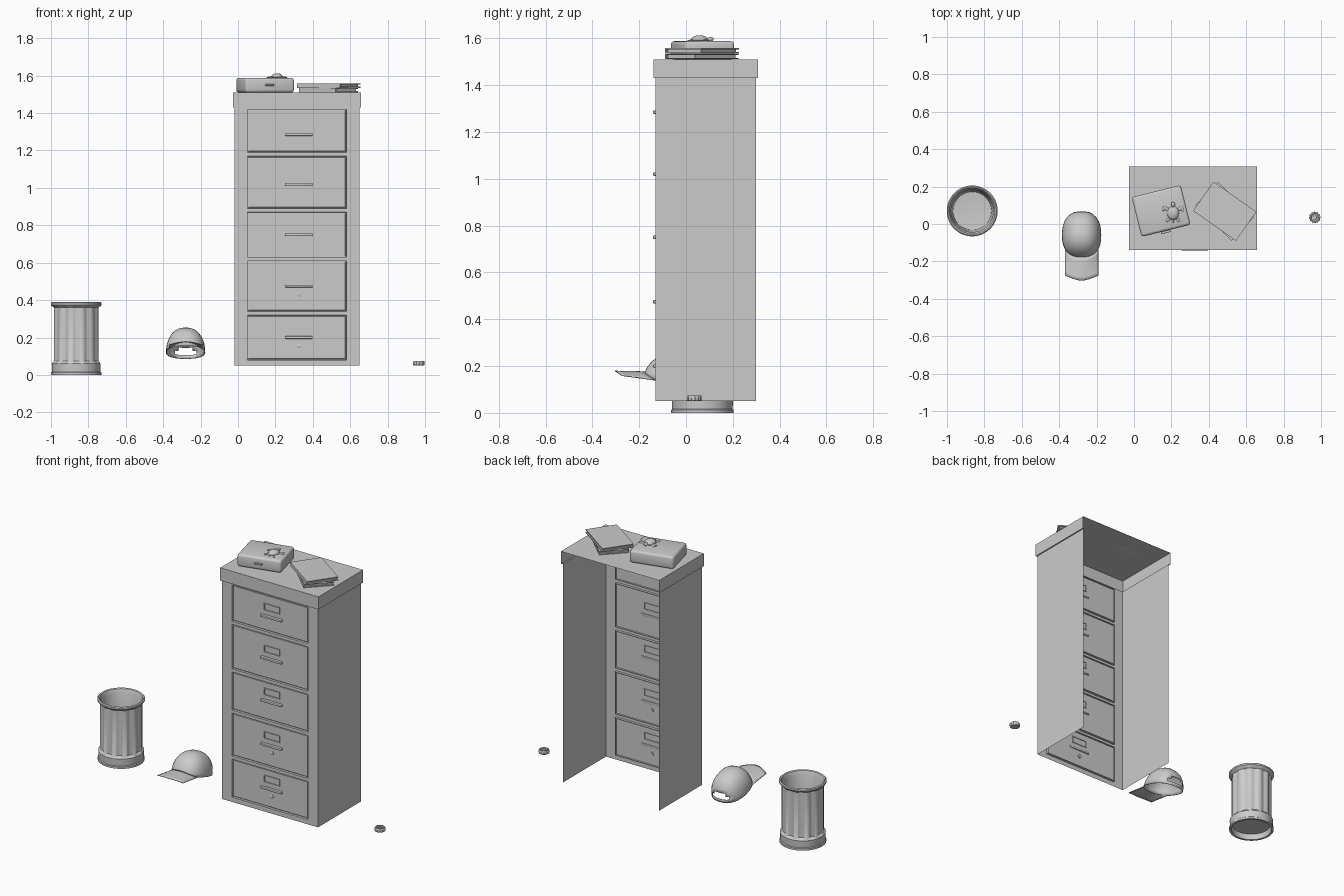
import bpy, bmesh
from math import sin, cos, pi, radians, sqrt
from mathutils import Matrix, Vector

if "Cube" in bpy.data.objects:
    bpy.data.objects.remove(bpy.data.objects["Cube"])


def finish(name, bm, loc=(0, 0, 0), rot=(0, 0, 0), smooth=True, recalc=True):
    bmesh.ops.remove_doubles(bm, verts=bm.verts, dist=1e-5)
    if recalc:
        bmesh.ops.recalc_face_normals(bm, faces=bm.faces)
    me = bpy.data.meshes.new(name)
    bm.to_mesh(me)
    bm.free()
    ob = bpy.data.objects.new(name, me)
    bpy.context.collection.objects.link(ob)
    ob.location, ob.rotation_euler = loc, rot
    if smooth:
        bpy.ops.object.select_all(action='DESELECT')
        ob.select_set(True)
        bpy.context.view_layer.objects.active = ob
        bpy.ops.object.shade_smooth_by_angle(angle=radians(35))
    return ob


def box(name, loc, size, rz=0, bevel=0, seg=2):
    bm = bmesh.new()
    bmesh.ops.create_cube(bm, size=1, matrix=Matrix.Diagonal((*size, 1)))
    if bevel:
        bmesh.ops.bevel(bm, geom=bm.edges[:], offset=bevel, segments=seg,
                        profile=0.5, affect='EDGES')
    return finish(name, bm, loc, (0, 0, radians(rz)), smooth=bool(bevel))


def grid(bm, rows, closed=False):
    """Skin rows of points with quads; returns faces by (row, column)."""
    vs = [[bm.verts.new(p) for p in r] for r in rows]
    n = len(rows[0])
    faces = {}
    for i in range(len(rows) - 1):
        for j in range(n if closed else n - 1):
            k = (j + 1) % n
            faces[i, j] = bm.faces.new((vs[i][j], vs[i][k], vs[i + 1][k], vs[i + 1][j]))
    return faces


def lathe(name, profile, n, loc, wave=None):
    """Profile of (radius, z, waviness)."""
    bm = bmesh.new()
    rows = []
    for r, z, w in profile:
        row = []
        for j in range(n):
            a = 2 * pi * j / n
            q = r - w * (wave(j) if wave else 0)
            row.append((q * cos(a), q * sin(a), z))
        rows.append(row)
    grid(bm, rows, True)
    bmesh.ops.remove_doubles(bm, verts=bm.verts, dist=1e-5)
    bmesh.ops.dissolve_degenerate(bm, edges=bm.edges, dist=1e-6)
    return finish(name, bm, loc)


# waste bin: fluted wall, rolled rim, hollow foot
f = 0.008
lathe("waste_bin", [(0, .035, 0), (.115, .035, 0), (.12, 0, 0), (.134, 0, 0), (.134, .012, 0),
                    (.129, .016, 0), (.131, .06, 0), (.122, .074, f), (.122, .36, f),
                    (.130, .368, 0), (.136, .375, 0), (.136, .385, 0), (.130, .39, 0),
                    (.123, .386, 0), (.113, .36, 0), (.102, .07, 0), (0, .06, 0)],
      96, (-.865, .07, 0), lambda j: abs(cos(pi * j / 8)) ** 3)

# cap crown, opened at the back above a strap
A, B, H = .105, .128, .13
bm = bmesh.new()
N, rows = 32, []
for i in range(11):
    p = radians(9 * i)
    q = max(cos(p), 0) ** .85 if i < 10 else 0
    row = []
    for j in range(N):
        a = 2 * pi * j / N
        c, s = cos(a), sin(a)
        k = (abs(c) ** 2.4 + abs(s) ** 2.4) ** (-1 / 2.4)
        row.append((A * q * k * c, B * q * k * s, H * sin(p)))
    rows.append(row)
fs = grid(bm, rows, True)
back = N // 4
cut = [fs[1, j] for j in range(back - 3, back + 3)] + [fs[2, j] for j in range(back - 2, back + 2)]
bmesh.ops.delete(bm, geom=cut, context='FACES')
bmesh.ops.remove_doubles(bm, verts=bm.verts, dist=1e-5)
cap_loc, cap_rot = (-.28, -.06, .121), (radians(-16), 0, 0)
crown = finish("cap_crown", bm, cap_loc, cap_rot)

# cap brim
bm = bmesh.new()
rows = []
for i in range(7):
    v = i / 6
    row = []
    for j in range(17):
        s = j / 8 - 1
        y0 = -B * (1 - abs(s * .88) ** 2.4) ** (1 / 2.4)
        y1 = -.25 + .032 * abs(s) ** 1.6
        z = .022 * (1 - s * s) * (1 - v) + (-.01 - .01 * s * s) * v
        row.append((.09 * s, y0 * (1 - v) + y1 * v, z))
    rows.append(row)
grid(bm, rows)
brim = finish("cap_brim", bm, cap_loc, cap_rot)
for o in (crown, brim):
    m = o.modifiers.new("thickness", 'SOLIDIFY')
    m.thickness, m.offset = .004, -1

# cabinet front with recessed drawer panels
bm = bmesh.new()
xs = [-.02, .05, .58, .65]
zs = [.05, .08, .32, .34, .61, .63, .87, .89, 1.17, 1.19, 1.42, 1.43]
fs = grid(bm, [[(x, -.13, z) for x in xs] for z in zs])
drawers = [fs[i, 1] for i in range(1, 11, 2)]
bm.normal_update()
for t, d in ((.002, -.012), (.006, 0), (.002, .007)):
    bmesh.ops.inset_individual(bm, faces=drawers, thickness=t, depth=d)
finish("cabinet_front", bm, smooth=False, recalc=False)

# cabinet sides and overhanging top, open at back and bottom
bm = bmesh.new()
o = .008
rows = [[(-.02 - d, .30 + d, z), (-.02 - d, -.13 - d, z), (.65 + d, -.13 - d, z), (.65 + d, .30 + d, z)]
        for d, z in ((0, .05), (0, 1.43), (o, 1.43), (o, 1.51))]
fs = grid(bm, rows)
bm.faces.new([e for e in bm.verts if e.co.z > 1.5])
bmesh.ops.delete(bm, geom=[fs[0, 1]], context='FACES_ONLY')
finish("cabinet_body", bm, smooth=False)

# drawer handles, label holders, locks
for n, z in enumerate((.20, .475, .75, 1.02, 1.285)):
    box(f"handle_{n}", (.325, -.13, z), (.148, .022, .014), bevel=.004)
    for k, (dx, dz, w, h) in enumerate(((0, .076, .11, .005), (0, .036, .11, .005),
                                        (-.0525, .056, .005, .04), (.0525, .056, .005, .04))):
        box(f"label_holder_{n}_{k}", (.325 + dx, -.126, z + dz), (w, .01, h))
    if n < 2:
        lock = lathe(f"lock_{n}", [(0, -.006, 0), (.011, -.006, 0), (.011, .004, 0),
                                   (.008, .006, 0), (0, .006, 0)], 16, (.325, -.125, z - .045))
        lock.rotation_euler = (pi / 2, 0, 0)

# small case with front catch
box("case", (.145, .07, 1.549), (.27, .218, .078), 14, .014, 3)
R = Matrix.Rotation(radians(14), 3, 'Z')
box("case_catch", R @ Vector((-.003, -.114, 0)) + Vector((.145, .07, 1.55)), (.05, .014, .009), 14, .003)

# books: two covers, page block and spine each
for n, (w, d, ang, z, h) in enumerate(((.27, .175, -44, 1.511, .023), (.28, .19, -35, 1.535, .023))):
    c = Vector((.485, .068, z))
    R = Matrix.Rotation(radians(ang), 3, 'Z')
    for k in (0, 1):
        box(f"book_{n}_cover_{k}", c + Vector((0, 0, .003 + k * (h - .006))), (w, d, .006), ang)
    box(f"book_{n}_pages", c + Vector((0, 0, h / 2)), (w - .02, d - .016, h - .01), ang)
    box(f"book_{n}_spine", c + R @ Vector((0, -d / 2 + .003, h / 2)), (w, .006, h), ang)


# turtle ornament
def blob(name, loc, size, rz=0):
    bm = bmesh.new()
    bmesh.ops.create_uvsphere(bm, u_segments=16, v_segments=8, radius=1,
                              matrix=Matrix.Diagonal((*size, 1)))
    finish("turtle_" + name, bm, loc, (0, 0, radians(rz)))


tx, ty, tz = .209, .058, 1.588
blob("shell", (tx, ty, tz + .006), (.031, .037, .019))
blob("belly", (tx, ty, tz + .003), (.034, .040, .005))
blob("head", (tx, ty + .046, tz + .009), (.010, .014, .009))
blob("tail", (tx, ty - .042, tz + .003), (.004, .010, .003))
for side, s in (("right", 1), ("left", -1)):
    blob("front_flipper_" + side, (tx + s * .037, ty + .024, tz + .003), (.020, .008, .004), s * 35)
    blob("flipper_tip_" + side, (tx + s * .049, ty + .022, tz + .003), (.006, .014, .003), s * 15)
    blob("hind_flipper_" + side, (tx + s * .027, ty - .036, tz + .003), (.014, .007, .004), s * -50)

# small knurled dial
lathe("dial", [(0, .05, 0), (.026, .05, 0), (.031, .054, .003), (.031, .071, .003), (.027, .075, 0),
               (.021, .075, 0), (.019, .067, 0), (.011, .067, 0), (.010, .074, 0), (0, .074, 0)],
      48, (.967, .035, 0), lambda j: (j // 2) % 2)
